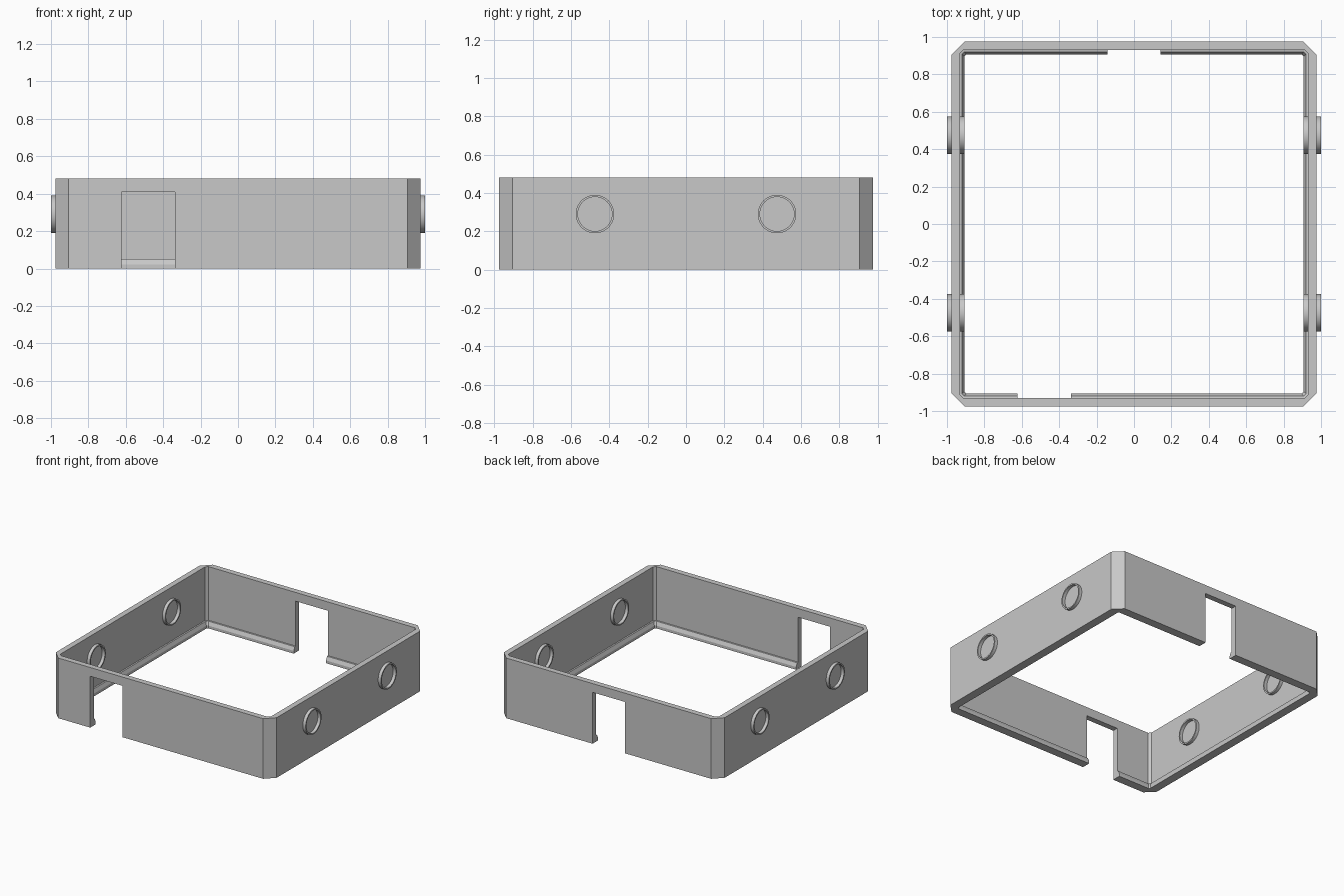
import bpy, bmesh, math

cube = bpy.data.objects.get("Cube")
if cube:
    bpy.data.objects.remove(cube, do_unlink=True)

grey = bpy.data.materials.new("plain grey")
grey.use_nodes = True
grey.diffuse_color = (0.58, 0.58, 0.58, 1)
grey.node_tree.nodes["Principled BSDF"].inputs["Base Color"].default_value = grey.diffuse_color


def finish(bm, name):
    bmesh.ops.recalc_face_normals(bm, faces=bm.faces)
    mesh = bpy.data.meshes.new(name)
    bm.to_mesh(mesh)
    bm.free()
    mesh.materials.append(grey)
    obj = bpy.data.objects.new(name, mesh)
    bpy.context.collection.objects.link(obj)
    return obj


def loft(name, loops):
    """Closed surface through a cyclic list of point loops."""
    bm = bmesh.new()
    rows = [[bm.verts.new(p) for p in loop] for loop in loops]
    n = len(rows[0])
    for a, b in zip(rows, rows[1:] + rows[:1]):
        for i in range(n):
            j = (i + 1) % n
            bm.faces.new((a[i], a[j], b[j], b[i]))
    return finish(bm, name)


def square_loop(half, cut, z):
    """Square with clipped corners."""
    a, b = half, half - cut
    return [(x, y, z) for x, y in ((a, -b), (a, b), (b, a), (-b, a),
                                   (-a, b), (-a, -b), (-b, -a), (b, -a))]


def circle_loop(x, y, z, r, n=64):
    return [(x, y + r * math.cos(math.tau * i / n), z + r * math.sin(math.tau * i / n))
            for i in range(n)]


# Frame wall with a sloped lip along the inside of its lower edge
HEIGHT = 0.48
frame = loft("frame_wall", [square_loop(*p) for p in (
    (0.975, 0.07, 0), (0.975, 0.07, HEIGHT), (0.93, 0.018, HEIGHT),
    (0.93, 0.018, 0.052), (0.92, 0.014, 0.05), (0.907, 0.01, 0.022), (0.907, 0.01, 0))])

# Door notches, open at the bottom
for name, x, y in (("front_notch_cutter", -0.48, -0.94), ("back_notch_cutter", 0, 0.94)):
    bm = bmesh.new()
    bmesh.ops.create_cube(bm, size=1)
    bmesh.ops.scale(bm, vec=(0.285, 0.2, 0.51), verts=bm.verts)
    bmesh.ops.translate(bm, vec=(x, y, 0.155), verts=bm.verts)
    cutter = finish(bm, name)
    cutter.hide_render = True
    cutter.hide_set(True)
    cut = frame.modifiers.new(name, "BOOLEAN")
    cut.operation = "DIFFERENCE"
    cut.solver = "EXACT"
    cut.object = cutter

# Apply the cuts and drop the cutters
bpy.context.view_layer.update()
cut_mesh = bpy.data.meshes.new_from_object(frame.evaluated_get(bpy.context.evaluated_depsgraph_get()))
frame.modifiers.clear()
frame.data = cut_mesh
for obj in [o for o in bpy.data.objects if o.name.endswith("notch_cutter")]:
    bpy.data.objects.remove(obj, do_unlink=True)

# Thin round collars on both faces of the side walls
for side, side_name in ((1, "left"), (-1, "right")):
    for y, y_name in ((-0.475, "front"), (0.475, "back")):
        for x0, x1, face in ((0.97, 1.0, "outer"), (0.905, 0.935, "inner")):
            ring = loft(f"{side_name}_{y_name}_{face}_collar",
                        [circle_loop(side * x, y, 0.29, r) for x, r in (
                            (x0, 0.1), (x1, 0.1), (x1, 0.089), (x0, 0.089))])
            bpy.ops.object.select_all(action="DESELECT")
            ring.select_set(True)
            bpy.context.view_layer.objects.active = ring
            bpy.ops.object.shade_smooth_by_angle(angle=math.radians(30))
